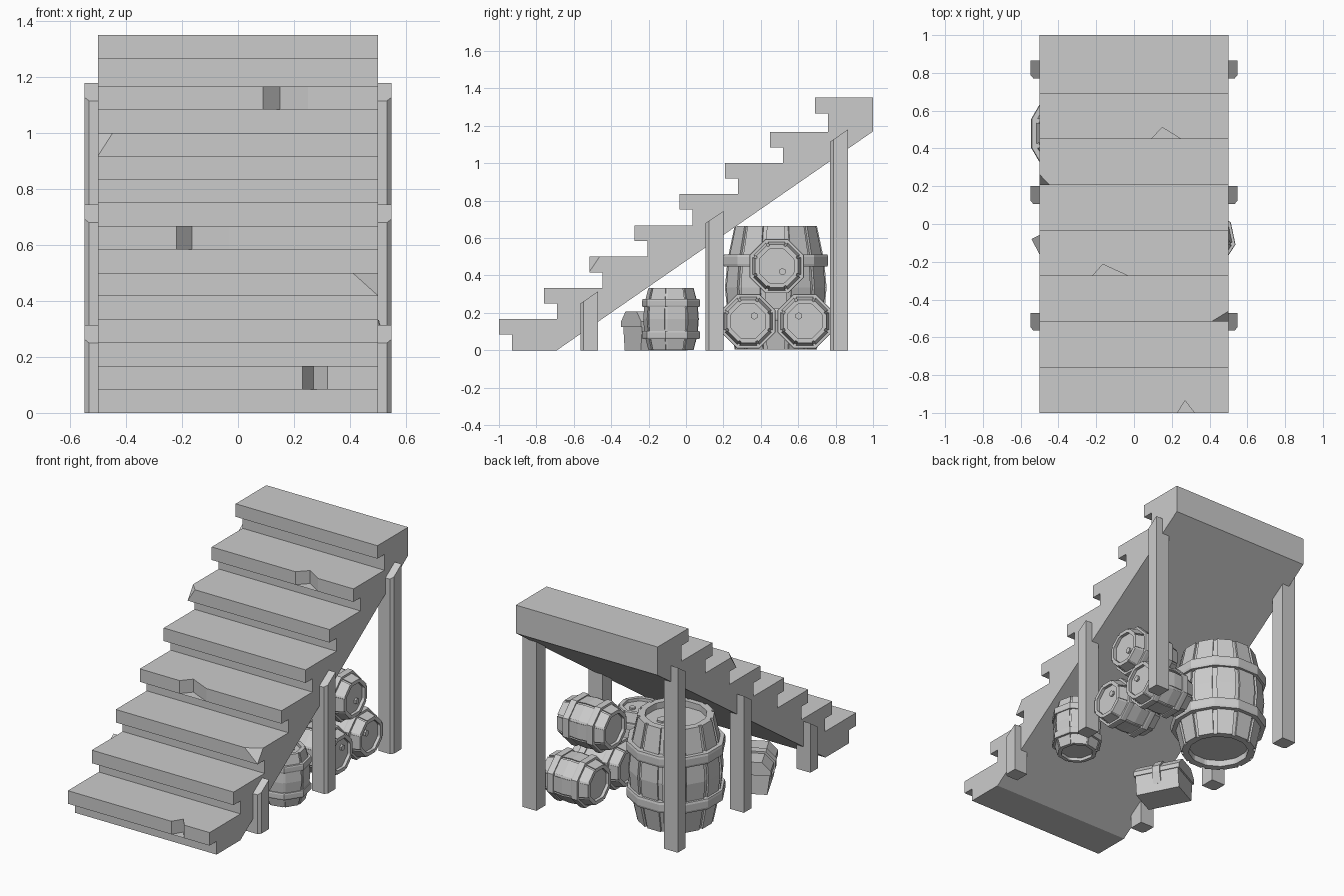
import bpy, bmesh
from math import cos, sin, pi, radians
from mathutils import Matrix, Vector

if "Cube" in bpy.data.objects:
    bpy.data.objects.remove(bpy.data.objects["Cube"])


def make(name, rings, closed=False, matrix=None, caps=True):
    """Skin a list of point rings; cap the ends, or close the loop of rings."""
    bm = bmesh.new()
    vs = [[bm.verts.new(p) for p in ring] for ring in rings]
    pairs = list(zip(vs, vs[1:])) + ([(vs[-1], vs[0])] if closed else [])
    for a, b in pairs:
        for i in range(len(a)):
            j = (i + 1) % len(a)
            bm.faces.new((a[i], a[j], b[j], b[i]))
    if caps and not closed:
        bm.faces.new(vs[0])
        bm.faces.new(vs[-1])
    bmesh.ops.recalc_face_normals(bm, faces=bm.faces)
    me = bpy.data.meshes.new(name)
    bm.to_mesh(me)
    bm.free()
    ob = bpy.data.objects.new(name, me)
    bpy.context.collection.objects.link(ob)
    if matrix:
        ob.matrix_world = matrix
    return ob


# Staircase: stepped profile with overhanging treads, extruded across x
profile = [(-0.69, 0)]
tops = [0.167, 0.333, 0.5, 0.667, 0.835, 1.0, 1.167, 1.35]
fronts = [-1 + 0.2415 * i for i in range(8)]
low = 0
for y, z in zip(fronts, tops):
    mid = z - 0.083
    profile += [(y + 0.07, low), (y + 0.07, mid), (y, mid), (y, z)]
    low = z
profile += [(1, 1.35), (1, 1.17)]
stairs = make("stairs", [[(x, y, z) for y, z in profile] for x in (-0.5, 0.5)])

# Worn notches in tread edges: x left, apex, right, step index, depth
cutters = []
for xl, xa, xr, i, d in [(0.23, 0.27, 0.32, 0, 0.065),
                         (-0.22, -0.165, -0.03, 3, 0.062),
                         (0.09, 0.15, 0.25, 6, 0.062)]:
    y, z = fronts[i], tops[i]
    e = 0.02
    tri = [(xl - e * (xa - xl) / d, y - e), (xr + e * (xr - xa) / d, y - e), (xa, y + d)]
    cutters.append(make("notch_cutter", [[(px, py, h) for px, py in tri]
                                         for h in (z - 0.0829, z + 0.03)]))

# Broken tread corners: pyramid cutters whose slanted face slices the corner
for side, i, dx, dy, dz in [(-1, 5, 0.052, 0.055, 0.081), (1, 2, 0.09, 0.055, 0.081)]:
    c = Vector((side * 0.5, fronts[i], tops[i]))
    k = 0.01
    o = c + Vector((side * k, -k, k))
    g = 1 + k / dx + k / dy + k / dz
    a = o - Vector((side * dx * g, 0, 0))
    b = o + Vector((0, dy * g, 0))
    d = o - Vector((0, 0, dz * g))
    bm = bmesh.new()
    v = [bm.verts.new(p) for p in (o, a, b, d)]
    for f in ((0, 1, 2), (0, 1, 3), (0, 2, 3), (1, 2, 3)):
        bm.faces.new([v[n] for n in f])
    bmesh.ops.recalc_face_normals(bm, faces=bm.faces)
    me = bpy.data.meshes.new("chip_cutter")
    bm.to_mesh(me)
    bm.free()
    ob = bpy.data.objects.new("chip_cutter", me)
    bpy.context.collection.objects.link(ob)
    cutters.append(ob)

for c in cutters:
    m = stairs.modifiers.new("cut", 'BOOLEAN')
    m.object, m.operation, m.solver = c, 'DIFFERENCE', 'EXACT'
bpy.context.view_layer.update()
cut = bpy.data.meshes.new_from_object(stairs.evaluated_get(bpy.context.evaluated_depsgraph_get()))
stairs.modifiers.clear()
stairs.data = cut
for c in cutters:
    bpy.data.objects.remove(c)

# Support posts: one chamfered corner, tops sloped with the stair
for s, side in ((-1, "left"), (1, "right")):
    for y0, z0, label in ((-0.565, 0.25, "front"), (0.105, 0.68, "middle"), (0.77, 1.115, "back")):
        plan = [(0.45, 0), (0.532, 0), (0.548, 0.018), (0.548, 0.095), (0.45, 0.095)]
        make(f"post_{label}_{side}",
             [[(s * x, y0 + y, 0) for x, y in plan],
              [(s * x, y0 + y, z0 + 0.68 * y) for x, y in plan]])


def circle(r, z, n, off=0):
    return [(r * cos(2 * pi * i / n + off), r * sin(2 * pi * i / n + off), z) for i in range(n)]


def stave_ring(r, z, n, off, depth):
    """Polygon with a narrow groove at every corner."""
    pts, g = [], 0.05
    for i in range(n):
        a = 2 * pi * i / n + off
        for da, rr in ((-g, r), (-g, r - depth), (g, r - depth), (g, r)):
            pts.append((rr * cos(a + da), rr * sin(a + da), z))
    return pts


def barrel(name, matrix, h, r_end, r_mid, r_band, n, bands, bh, turn=0.0, bung_angle=0.8):
    off = pi / n + turn
    rim, sink, gd = r_end * 0.8, h * 0.06, r_end * 0.06
    r_b = r_end + (r_mid - r_end) * 0.75
    # Staves with recessed heads
    levels = [(rim, sink, 0), (rim, 0, 0), (r_end, 0, gd), (r_b, bands[0], gd), (r_mid, h / 2, gd),
              (r_b, bands[1], gd), (r_end, h, gd), (rim, h, 0), (rim, h - sink, 0)]
    make(name + "_staves", [stave_ring(r, z, n, off, d) for r, z, d in levels], matrix=matrix)
    # Hoops
    for k, z in enumerate(bands):
        lip = 0.4 * bh
        prof = [(r_end * 0.95, z - bh), (r_band - lip * 0.3, z - bh), (r_band, z - bh + lip),
                (r_band, z + bh - lip), (r_band - lip * 0.3, z + bh), (r_end * 0.95, z + bh)]
        make(f"{name}_hoop_{k + 1}", [circle(r, zz, n, off) for r, zz in prof],
             closed=True, matrix=matrix)
    # Bung on the head
    br = r_end * 0.16
    place = Matrix.Translation((0.35 * r_end * cos(bung_angle), 0.35 * r_end * sin(bung_angle), h - sink))
    make(name + "_bung", [circle(br, -0.005, 6), circle(br, 0.012, 6)], matrix=matrix @ place)


# Large standing barrel
barrel("large_barrel", Matrix.Translation((-0.265, 0.48, 0.005)), 0.66, 0.225, 0.278, 0.29,
       12, (0.185, 0.475), 0.033)

# Small barrels: three stacked on their sides, one standing
small = dict(h=0.33, r_end=0.122, r_mid=0.15, r_band=0.157, n=8, bands=(0.08, 0.25), bh=0.021)
for i, (x, y, z, ang) in enumerate([(0.165, 0.333, 0.155, 2.3), (0.165, 0.635, 0.155, -2.3),
                                    (0.16, 0.485, 0.45, 0.8)]):
    m = Matrix.Translation((x, y, z)) @ Matrix.Rotation(radians(90), 4, 'Y')
    barrel(f"lying_barrel_{i + 1}", m, bung_angle=ang, **small)
barrel("standing_barrel", Matrix.Translation((0.383, -0.08, 0.002)), turn=radians(12), **small)

# Chest: tapered box and faceted lid extruded along its length, with straps
place = Matrix.Translation((-0.37, -0.16, 0)) @ Matrix.Rotation(radians(-63), 4, 'Z')


def chest_part(name, half, x0, x1, top_x=None):
    pts = half + [(-y, z) for y, z in reversed(half)]
    make(name, [[(x, y, z) for y, z in pts] for x in (x0, x1)], matrix=place)


chest_part("chest_base", [(0.095, 0), (0.112, 0.13)], -0.14, 0.14)
chest_part("chest_lid", [(0.117, 0.125), (0.117, 0.155), (0.065, 0.208)], -0.15, 0.15)
chest_part("chest_strap", [(0.102, 0.05), (0.127, 0.12), (0.127, 0.16), (0.07, 0.22)], -0.025, 0.025)
